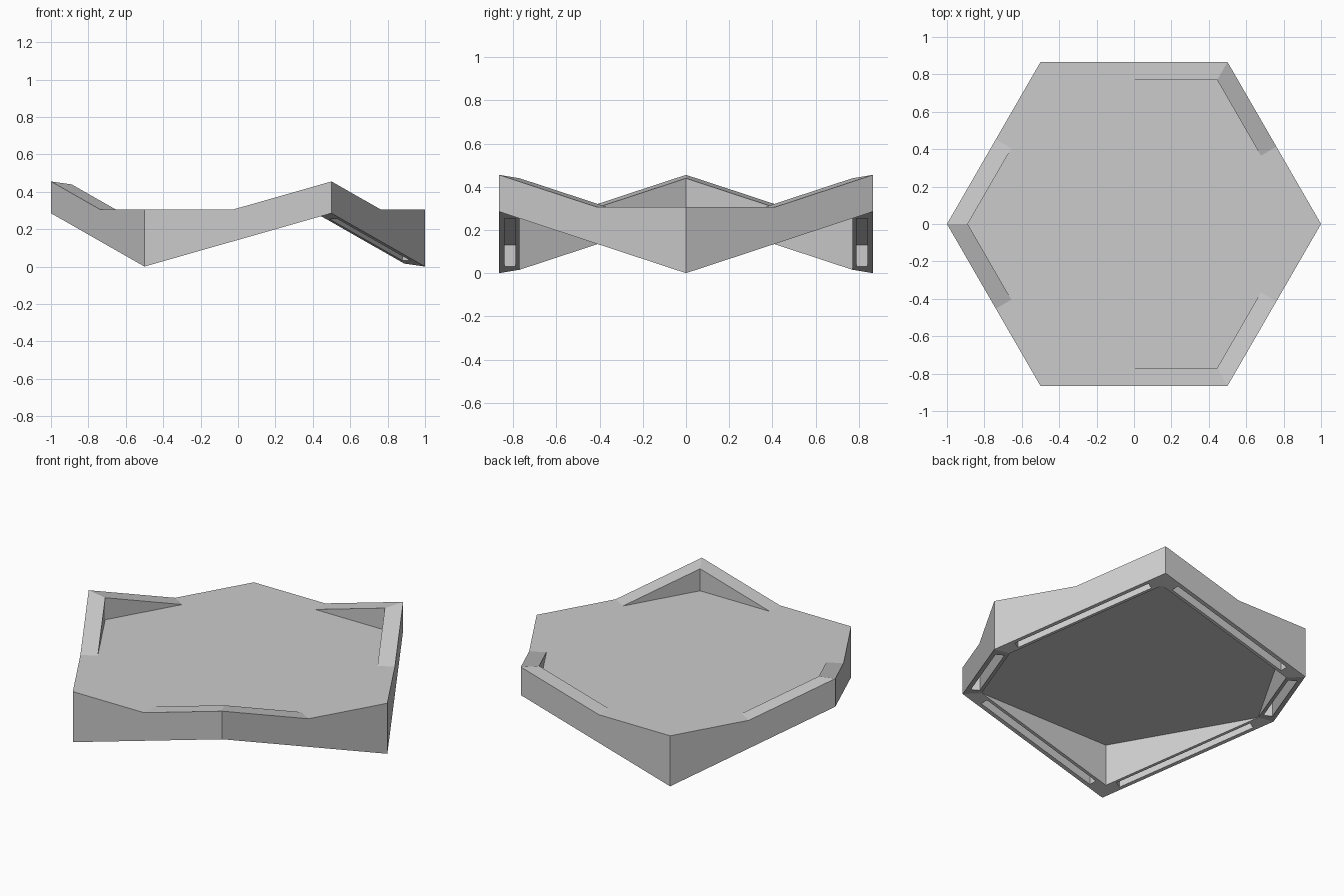
import bpy, bmesh, math
from mathutils import Vector

cube = bpy.data.objects.get("Cube")
if cube:
    bpy.data.objects.remove(cube, do_unlink=True)

# One plain grey material
grey = bpy.data.materials.new("plain_grey")
grey.use_nodes = True
colour = (0.6, 0.6, 0.6, 1)
grey.diffuse_color = colour
grey.node_tree.nodes["Principled BSDF"].inputs["Base Color"].default_value = colour

ROOT3 = math.sqrt(3)
OUT, INN = ROOT3 / 2, 0.77          # distances of rim sides from the centre
S_OUT, S_IN = OUT / ROOT3, INN / ROOT3
SLOPE, THICK, DECK = 0.285, 0.17, 0.306
BREAK = (DECK - THICK) / SLOPE - 0.5  # where the slope rises out of the deck
SLOT_LEN, SLOT_IN, SLOT_OUT, SLOT_DEEP = 0.39, 0.79, 0.84, 0.1


def low(s):
    return SLOPE * (s + 0.5)


def high(s):
    return low(s) + THICK


UNDER = low(S_IN)
bm = bmesh.new()
deck_points, under_points = [], []


def around(p):
    return math.atan2(p.y, p.x)


def add_face(points):
    bm.faces.new([bm.verts.new(p) for p in points])


# Six rim sides, each running from a low corner to a high corner
for k in range(6):
    a = math.radians(90 + 60 * k)
    normal = Vector((math.cos(a), math.sin(a), 0))
    along = Vector((math.sin(a), -math.cos(a), 0)) * (-1) ** k

    def pt(s, d, z):
        return normal * d + along * s + Vector((0, 0, z))

    # Outer wall
    add_face([pt(-S_OUT, OUT, low(-S_OUT)), pt(S_OUT, OUT, low(S_OUT)),
              pt(S_OUT, OUT, high(S_OUT)), pt(BREAK, OUT, DECK), pt(-S_OUT, OUT, DECK)])
    # Inner walls below and above the deck
    add_face([pt(-S_IN, INN, low(-S_IN)), pt(S_IN, INN, UNDER), pt(-S_IN, INN, UNDER)])
    add_face([pt(BREAK, INN, DECK), pt(S_IN, INN, DECK), pt(S_IN, INN, high(S_IN))])
    # Sloped and flat rim tops
    add_face([pt(BREAK, OUT, DECK), pt(S_OUT, OUT, high(S_OUT)),
              pt(S_IN, INN, high(S_IN)), pt(BREAK, INN, DECK)])
    add_face([pt(-S_OUT, OUT, DECK), pt(BREAK, OUT, DECK),
              pt(BREAK, INN, DECK), pt(-S_IN, INN, DECK)])

    # Underside of the rim with a recessed slot
    edge = [(-S_OUT, OUT), (S_OUT, OUT), (S_IN, INN), (-S_IN, INN)]
    slot = [(-SLOT_LEN, SLOT_OUT), (SLOT_LEN, SLOT_OUT),
            (SLOT_LEN, SLOT_IN), (-SLOT_LEN, SLOT_IN)]
    border = [pt(s, d, low(s)) for s, d in edge]
    mouth = [pt(s, d, low(s)) for s, d in slot]
    roof = [p + Vector((0, 0, SLOT_DEEP)) for p in mouth]
    for i in range(4):
        j = (i + 1) % 4
        add_face([border[i], border[j], mouth[j], mouth[i]])
        add_face([mouth[i], mouth[j], roof[j], roof[i]])
    add_face(roof)

    # Corners shared by two sides are collected once
    deck_points.append(pt(BREAK, INN, DECK))
    corner = pt(S_IN, INN, 0)
    deck_points.append(Vector((corner.x, corner.y, DECK)))
    under_points.append(Vector((corner.x, corner.y, UNDER)))
    corner = pt(-S_IN, INN, 0)
    deck_points.append(Vector((corner.x, corner.y, DECK)))
    under_points.append(Vector((corner.x, corner.y, UNDER)))


def add_plate(points):
    unique = []
    for p in points:
        if all((p - q).length > 0.001 for q in unique):
            unique.append(p)
    add_face(sorted(unique, key=around))


# Deck top and underside
add_plate(deck_points)
add_plate(under_points)

bmesh.ops.remove_doubles(bm, verts=bm.verts, dist=0.0005)
bmesh.ops.recalc_face_normals(bm, faces=bm.faces)
mesh = bpy.data.meshes.new("hexagonal_panel")
bm.to_mesh(mesh)
bm.free()
mesh.materials.append(grey)
panel = bpy.data.objects.new("hexagonal_panel", mesh)
bpy.context.collection.objects.link(panel)
